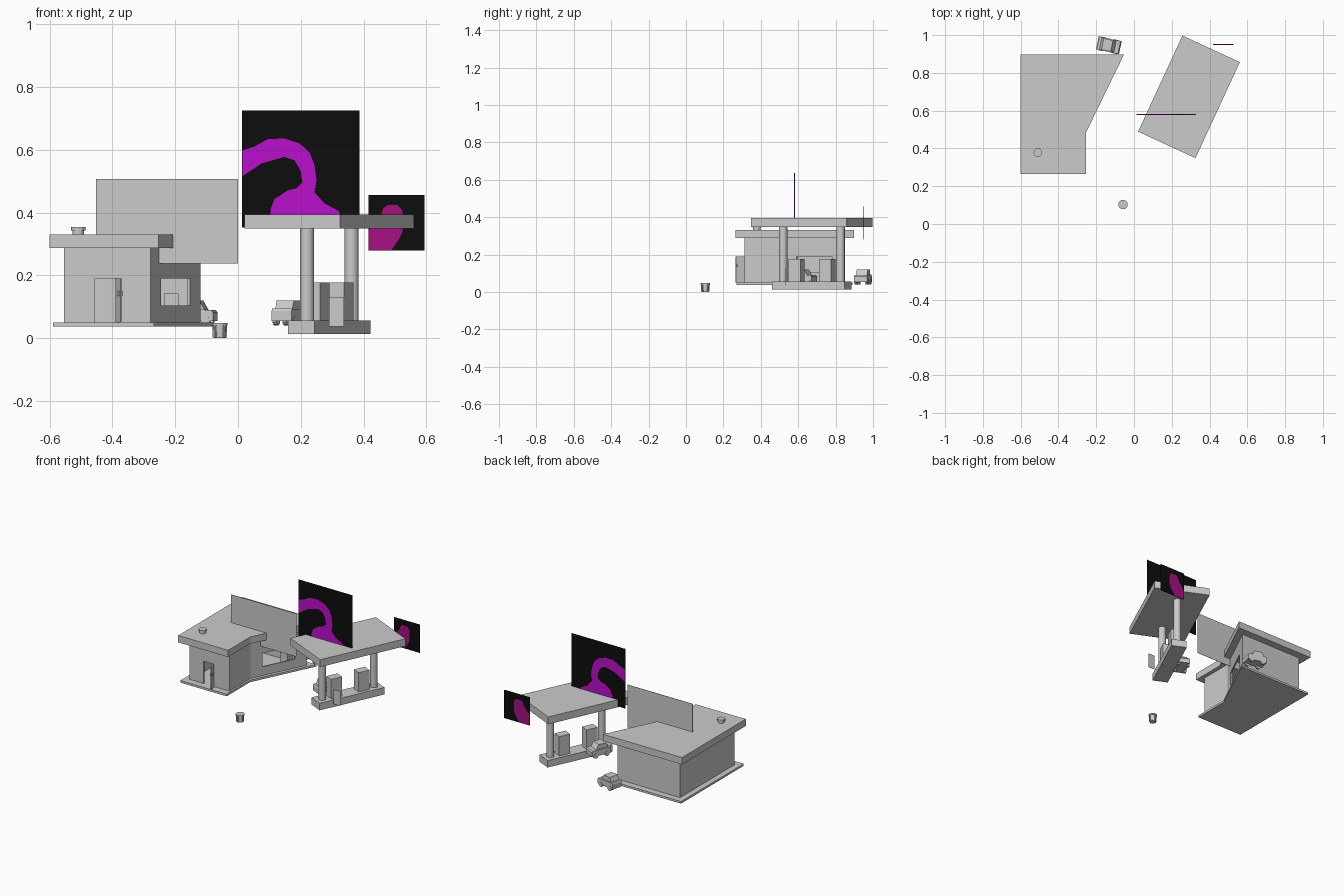
import bpy, bmesh, math
from mathutils import Matrix

if "Cube" in bpy.data.objects:
    bpy.data.objects.remove(bpy.data.objects["Cube"])


def material(name, rgb):
    m = bpy.data.materials.new(name)
    m.diffuse_color = (*rgb, 1)
    m.use_nodes = True
    m.node_tree.nodes["Principled BSDF"].inputs["Base Color"].default_value = m.diffuse_color
    return m


GREY = material("plain grey", (0.6, 0.6, 0.6))
BLACK = material("sign black", (0.004, 0.004, 0.004))
PURPLE = material("bright purple", (0.50, 0.005, 0.60))
MAGENTA = material("dark magenta", (0.38, 0.005, 0.23))
UPRIGHT = Matrix.Rotation(math.pi / 2, 4, 'X')     # local y becomes height


def finish(name, bm, mat, matrix=Matrix()):
    me = bpy.data.meshes.new(name)
    bm.to_mesh(me)
    bm.free()
    me.materials.append(mat)
    ob = bpy.data.objects.new(name, me)
    ob.matrix_world = matrix
    bpy.context.collection.objects.link(ob)
    return ob


def prism(name, pts, z0, z1, mat=GREY, matrix=Matrix()):
    bm = bmesh.new()
    f = bm.faces.new([bm.verts.new((x, y, z0)) for x, y in pts])
    r = bmesh.ops.extrude_face_region(bm, geom=[f])
    top = [v for v in r['geom'] if isinstance(v, bmesh.types.BMVert)]
    bmesh.ops.translate(bm, vec=(0, 0, z1 - z0), verts=top)
    bmesh.ops.recalc_face_normals(bm, faces=bm.faces)
    return finish(name, bm, mat, matrix)


def box(name, x0, x1, y0, y1, z0, z1, mat=GREY, matrix=Matrix()):
    return prism(name, [(x0, y0), (x1, y0), (x1, y1), (x0, y1)], z0, z1, mat, matrix)


def drum(name, x, y, z0, z1, r0, r1, sides, matrix=Matrix(), smooth=False):
    bm = bmesh.new()
    bmesh.ops.create_cone(bm, cap_ends=True, segments=sides, radius1=r0, radius2=r1,
                          depth=z1 - z0, matrix=Matrix.Translation((x, y, (z0 + z1) / 2)))
    for f in bm.faces:
        f.smooth = smooth and len(f.verts) == 4
    return finish(name, bm, GREY, matrix)


# shop: base slab, roof slab and roof vent
prism("shop_base", [(-.589, .27), (-.268, .27), (-.268, .5), (-.08, .89), (-.589, .89)], .037, .05)
prism("shop_roof", [(-.6, .265), (-.254, .265), (-.254, .484), (-.053, .897), (-.6, .897)], .288, .331)
drum("roof_vent", -.509, .378, .331, .346, .019, .019, 12)
drum("roof_vent_cap", -.509, .378, .344, .354, .023, .023, 12)

# shop walls: hollow shell with a doorway and a window opening
outline = [(-.554, .313), (-.279, .313), (-.279, .522), (-.119, .85), (-.554, .85)]
levels = [.05, .105, .19, .288]
openings = {0: (.353, .607, (0, 1)), 2: (.2125, .7875, (1,))}
bm = bmesh.new()
for i, p in enumerate(outline):
    q = outline[(i + 1) % len(outline)]
    a, b, rows = openings.get(i, (.33, .66, ()))
    cuts = [0, a, b, 1]
    for c in range(3):
        for r in range(3):
            if c == 1 and r in rows:
                continue
            corners = [(cuts[c], levels[r]), (cuts[c + 1], levels[r]),
                       (cuts[c + 1], levels[r + 1]), (cuts[c], levels[r + 1])]
            bm.faces.new([bm.verts.new((p[0] + (q[0] - p[0]) * t, p[1] + (q[1] - p[1]) * t, z))
                          for t, z in corners])
bmesh.ops.remove_doubles(bm, verts=bm.verts, dist=.0005)
walls = finish("shop_walls", bm, GREY)
mod = walls.modifiers.new("thickness", 'SOLIDIFY')
mod.thickness = .008
mod.offset = -1

# open door leaf with handle, counter inside
hinge = Matrix.Translation((-.387, .313, 0)) @ Matrix.Rotation(math.atan2(-.048, .015), 4, 'Z')
box("door_leaf", 0, .05, -.003, .003, .05, .19, GREY, hinge)
box("door_handle", .036, .042, -.008, .008, .135, .15, GREY, hinge)
box("shop_counter", -.236, -.19, .76, .81, .05, .143)

# canopy, island, columns and pumps share one turned frame
turn = Matrix.Translation((.291, .673, 0)) @ Matrix.Rotation(math.radians(-24.8), 4, 'Z')
box("canopy", -.1675, .1675, -.28, .28, .349, .395, GREY, turn)
box("pump_island", -.046, .046, -.213, .213, .013, .057, GREY, turn)
for side, label in ((-1, "front"), (1, "back")):
    drum(label + "_column", 0, side * .169, .057, .349, .0225, .0225, 24, turn, True)
    y = side * .09
    box(label + "_pump", -.026, .026, y - .036, y + .036, .057, .178, GREY, turn)
box("island_board", .29, .337, .532, .534, .038, .13)

# flat upright boards
box("shop_board", -.453, 0, .579, .581, .238, .507)
box("large_sign", .013, .387, .579, .581, .353, .726, BLACK)
box("small_sign", .416, .594, .949, .951, .28, .457, BLACK)

# painted patches, showing on both sides of the signs
arch = [(.014, .599), (.053, .611), (.094, .634), (.148, .637), (.196, .621), (.228, .592),
        (.244, .551), (.25, .503), (.244, .465), (.275, .43), (.323, .404), (.33, .36),
        (.103, .36), (.103, .408), (.116, .443), (.158, .471), (.186, .478), (.205, .497),
        (.199, .535), (.18, .567), (.148, .578), (.075, .557), (.014, .516)]
blob = [(.463, .414), (.476, .424), (.508, .424), (.524, .408), (.527, .369), (.524, .338),
        (.511, .312), (.489, .281), (.417, .281), (.417, .342), (.438, .369), (.457, .395)]
prism("large_sign_patch", arch, -.002, .002, PURPLE, Matrix.Translation((0, .58, 0)) @ UPRIGHT)
prism("small_sign_patch", blob, -.002, .002, MAGENTA, Matrix.Translation((0, .95, 0)) @ UPRIGHT)


# two small cars
def car(name, x, y, degrees):
    place = Matrix.Translation((x, y, 0)) @ Matrix.Rotation(math.radians(degrees), 4, 'Z')
    side = place @ UPRIGHT
    body = [(-.062, .055), (.062, .055), (.062, .082), (.056, .09), (-.058, .094), (-.062, .086)]
    cabin = [(-.046, .09), (.034, .09), (.016, .121), (-.034, .121)]
    prism(name + "_body", body, -.035, .035, GREY, side)
    prism(name + "_cabin", cabin, -.03, .03, GREY, side)
    for i, u in enumerate((-.037, .037)):
        for j, w in enumerate((-.03, .03)):
            drum(f"{name}_wheel_{i}{j}", u, .056, w - .007, w + .007, .015, .015, 10, side)


car("parked_car", -.133, .946, -12)
car("fuelling_car", .165, .63, 65)

# litter bin with rim and ribs
bx, by = -.058, .103
drum("bin_body", bx, by, 0, .042, .018, .021, 16)
drum("bin_rim", bx, by, .04, .048, .025, .025, 16)
for k in range(8):
    a = k * math.pi / 4
    rib = Matrix.Translation((bx, by, 0)) @ Matrix.Rotation(a, 4, 'Z')
    box(f"bin_rib_{k}", .015, .0225, -.003, .003, .002, .041, GREY, rib)
